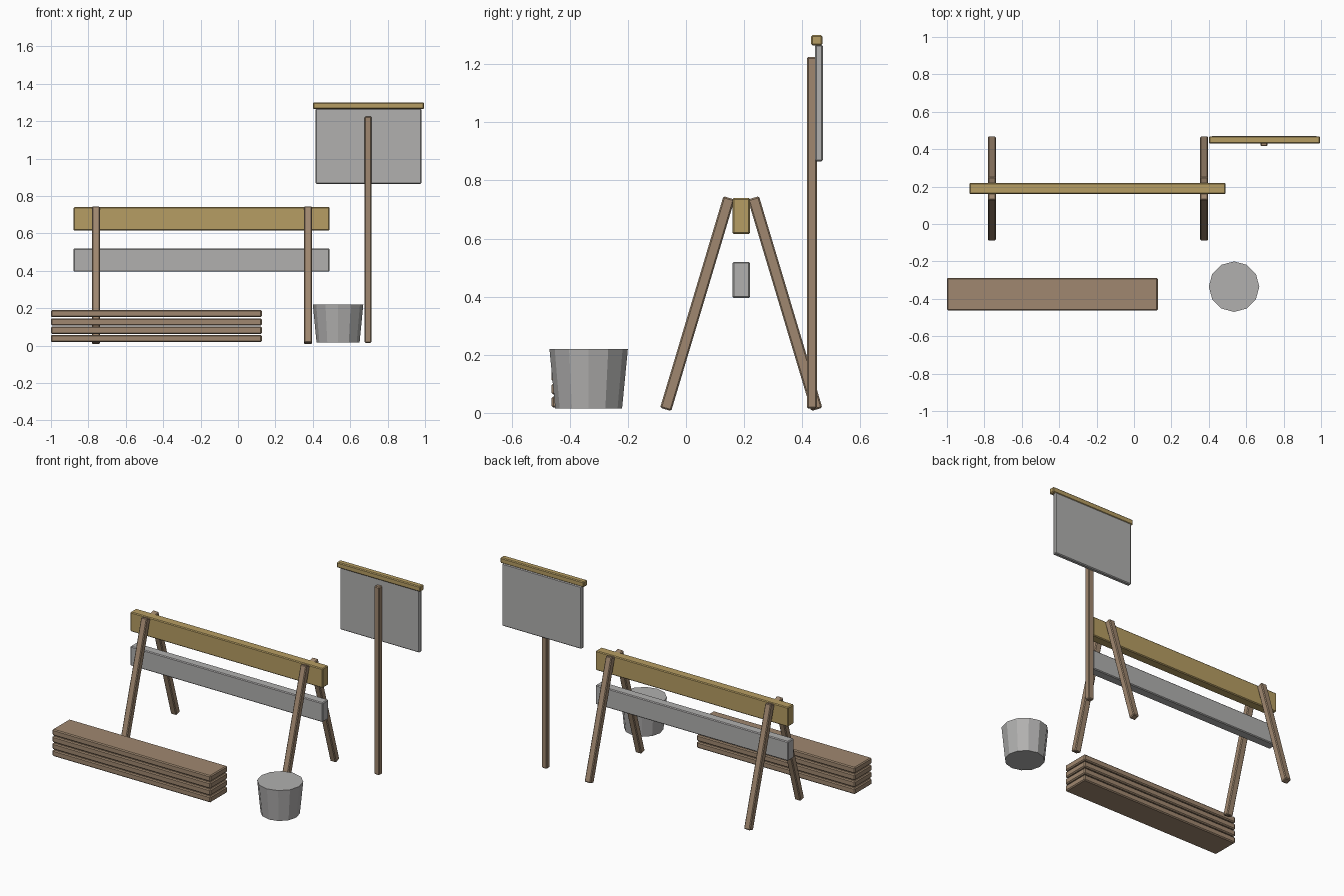
import bpy
import math
from mathutils import Vector

if "Cube" in bpy.data.objects:
    bpy.data.objects.remove(bpy.data.objects["Cube"], do_unlink=True)


def make_material(name, colour):
    mat = bpy.data.materials.new(name)
    mat.use_nodes = True
    mat.diffuse_color = (*colour, 1)
    mat.node_tree.nodes["Principled BSDF"].inputs["Base Color"].default_value = (*colour, 1)
    return mat


brown = make_material("brown wood", (0.35, 0.245, 0.16))
ochre = make_material("ochre paint", (0.47, 0.34, 0.125))
grey = make_material("pale grey", (0.44, 0.435, 0.43))


def finish(obj, name, mat, bevel):
    obj.name = name
    obj.data.materials.append(mat)
    if bevel:
        mod = obj.modifiers.new("edge bevel", "BEVEL")
        mod.width = bevel
        mod.segments = 1
    return obj


def box(name, x, y, z, mat, bevel=0.005):
    """Bevelled box from (low, high) ranges on each axis."""
    centre = [(a + b) / 2 for a, b in (x, y, z)]
    bpy.ops.mesh.primitive_cube_add(size=1, location=centre)
    obj = bpy.context.object
    size = Vector([b - a for a, b in (x, y, z)])
    for v in obj.data.vertices:
        v.co *= size
    return finish(obj, name, mat, bevel)


# Barrier boards
BOARD_X, BOARD_Y = (-0.88, 0.49), (0.16, 0.22)
box("top_board", BOARD_X, BOARD_Y, (0.615, 0.74), ochre)
box("lower_board", BOARD_X, BOARD_Y, (0.395, 0.52), grey)

# Splayed trestle legs, mirrored about the boards
mid_y = sum(BOARD_Y) / 2
for side, x in (("right", -0.76), ("left", 0.375)):
    for end, sign in (("front", -1), ("back", 1)):
        foot = Vector((x, mid_y + sign * 0.26, 0.012))
        head = Vector((x, mid_y + sign * 0.042, 0.74))
        half = (head - foot).length / 2
        leg = box(f"{end}_{side}_leg", (-0.021, 0.021), (-0.02, 0.02), (-half, half), brown)
        leg.location = (foot + head) / 2
        leg.rotation_euler.x = math.atan2(foot.y - head.y, head.z - foot.z)

# Sign: post, panel and cap rail
box("sign_post", (0.677, 0.714), (0.416, 0.45), (0.015, 1.225), brown)
box("sign_panel", (0.415, 0.98), (0.444, 0.471), (0.865, 1.267), grey)
box("sign_cap", (0.4, 0.995), (0.431, 0.469), (1.265, 1.3), ochre)

# Stack of planks
for i in range(4):
    z = 0.018 + i * 0.0445
    box(f"plank_{i + 1}", (-1, 0.127), (-0.462, -0.288), (z, z + 0.039), brown, 0.006)

# Tapered bucket
bpy.ops.mesh.primitive_cone_add(vertices=12, radius1=0.115, radius2=0.135, depth=0.205,
                                location=(0.535, -0.335, 0.118))
finish(bpy.context.object, "bucket", grey, 0)
